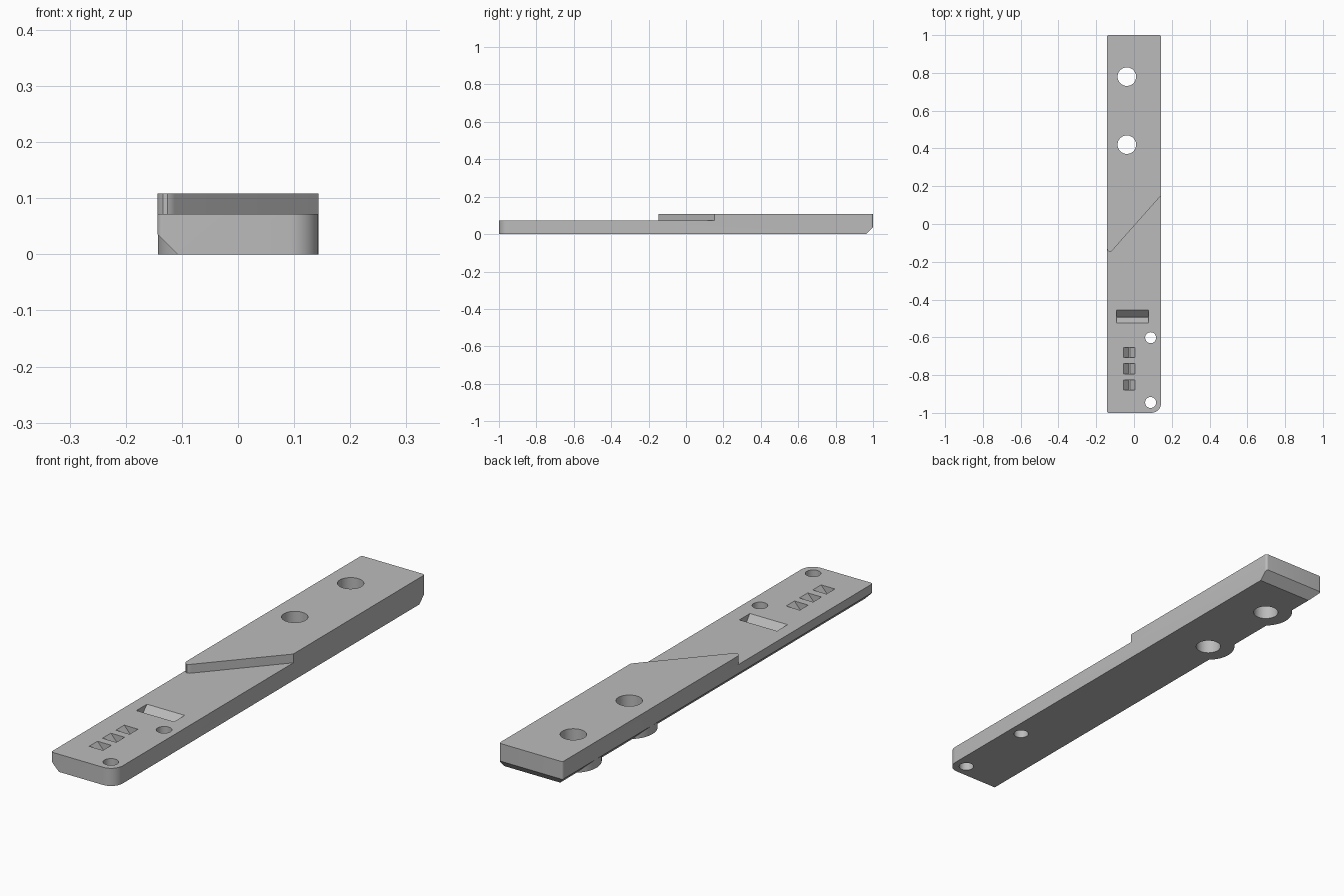
import bpy, bmesh
from math import sin, cos, pi
from mathutils import Vector

cube = bpy.data.objects.get("Cube")
if cube:
    bpy.data.objects.remove(cube, do_unlink=True)

HALF_W, LOW, HIGH, BEVEL = 0.1435, 0.072, 0.108, 0.036

grey = bpy.data.materials.new("plain grey")
grey.use_nodes = True
grey.diffuse_color = (0.5, 0.5, 0.5, 1)
grey.node_tree.nodes["Principled BSDF"].inputs["Base Color"].default_value = (0.5, 0.5, 0.5, 1)


def prism(name, points, start, end, axis="z"):
    """Extrude a 2D outline along an axis; the outline lies in the other two axes."""
    place = {"x": lambda a, b, c: (c, a, b),
             "y": lambda a, b, c: (a, c, b),
             "z": lambda a, b, c: (a, b, c)}[axis]
    bm = bmesh.new()
    face = bm.faces.new([bm.verts.new(place(a, b, start)) for a, b in points])
    new = bmesh.ops.extrude_face_region(bm, geom=[face])["geom"]
    shift = Vector(place(0, 0, end - start))
    bmesh.ops.translate(bm, vec=shift, verts=[v for v in new if isinstance(v, bmesh.types.BMVert)])
    bmesh.ops.recalc_face_normals(bm, faces=bm.faces)
    mesh = bpy.data.meshes.new(name)
    bm.to_mesh(mesh)
    bm.free()
    mesh.materials.append(grey)
    obj = bpy.data.objects.new(name, mesh)
    bpy.context.collection.objects.link(obj)
    return obj


def circle(x, y, r, n=48):
    return [(x + r * cos(2 * pi * i / n), y + r * sin(2 * pi * i / n)) for i in range(n)]


def rounded_box(hx, hy, radii, n=8):
    """Rectangle outline with one radius per corner, anticlockwise from +x +y."""
    pts = []
    for k, (sx, sy) in enumerate([(1, 1), (-1, 1), (-1, -1), (1, -1)]):
        r = radii[k]
        for i in range(n + 1):
            a = (k + i / n) * pi / 2
            pts.append((sx * (hx - r) + r * cos(a), sy * (hy - r) + r * sin(a)))
    return pts


def cut(target, cutter):
    bpy.context.view_layer.objects.active = target
    mod = target.modifiers.new("cut", "BOOLEAN")
    mod.operation, mod.solver, mod.object = "DIFFERENCE", "EXACT", cutter
    bpy.ops.object.modifier_apply(modifier=mod.name)
    bpy.data.objects.remove(cutter, do_unlink=True)


# Main bar with one large rounded corner
bar = prism("bar", rounded_box(HALF_W, 1, [0.01, 0.01, 0.01, 0.052]), 0, HIGH)

# Lower front deck, ending at a diagonal step with a rounded tip
deck = [(0.2, -1.2), (0.2, 0.215), (-0.113, -0.138), (-0.119, -0.144), (-0.126, -0.147),
        (-0.134, -0.145), (-0.14, -0.138), (-0.144, -0.125), (-0.2, -0.125), (-0.2, -1.2)]
cut(bar, prism("deck_cutter", deck, LOW, 0.2))

# Bevel under the right edge, interrupted by round bosses at the big holes
big_holes = [(-0.038, 0.78), (-0.038, 0.42)]
edge = prism("edge_cutter", [(-HALF_W - 0.05, BEVEL + 0.05), (-HALF_W + BEVEL + 0.05, -0.05),
                             (-0.3, -0.05)], -1.1, 1.1, "y")
for x, y in big_holes:
    cut(edge, prism("boss", circle(x, y, 0.105, 64), -0.2, 0.2))
cut(bar, edge)

# Bevel under the back edge
cut(bar, prism("back_cutter", [(1.05, BEVEL + 0.05), (1 - BEVEL - 0.05, -0.05), (1.2, -0.05)],
               -0.3, 0.3, "x"))

# Through holes
for (x, y), r in [(p, 0.049) for p in big_holes] + [((0.088, -0.602), 0.029), ((0.088, -0.945), 0.029)]:
    cut(bar, prism("hole_cutter", circle(x, y, r), -0.1, 0.3))


def groove(a, b, floor_a, floor_b, depth):
    """Trapezoid section sunk into the deck."""
    return [(a, LOW + 0.02), (a, LOW), (floor_a, LOW - depth), (floor_b, LOW - depth), (b, LOW), (b, LOW + 0.02)]


# Wide slot and three small notches
cut(bar, prism("slot_cutter", groove(-0.523, -0.455, -0.495, -0.489, 0.035), -0.092, 0.078, "x"))
for y in (-0.68, -0.766, -0.852):
    cut(bar, prism("notch_cutter", groove(-0.056, 0.006, -0.029, -0.021, 0.03), y - 0.027, y + 0.027, "y"))

bpy.ops.object.select_all(action="DESELECT")
bar.select_set(True)
bpy.context.view_layer.objects.active = bar
bpy.ops.object.shade_smooth_by_angle(angle=pi / 6)
